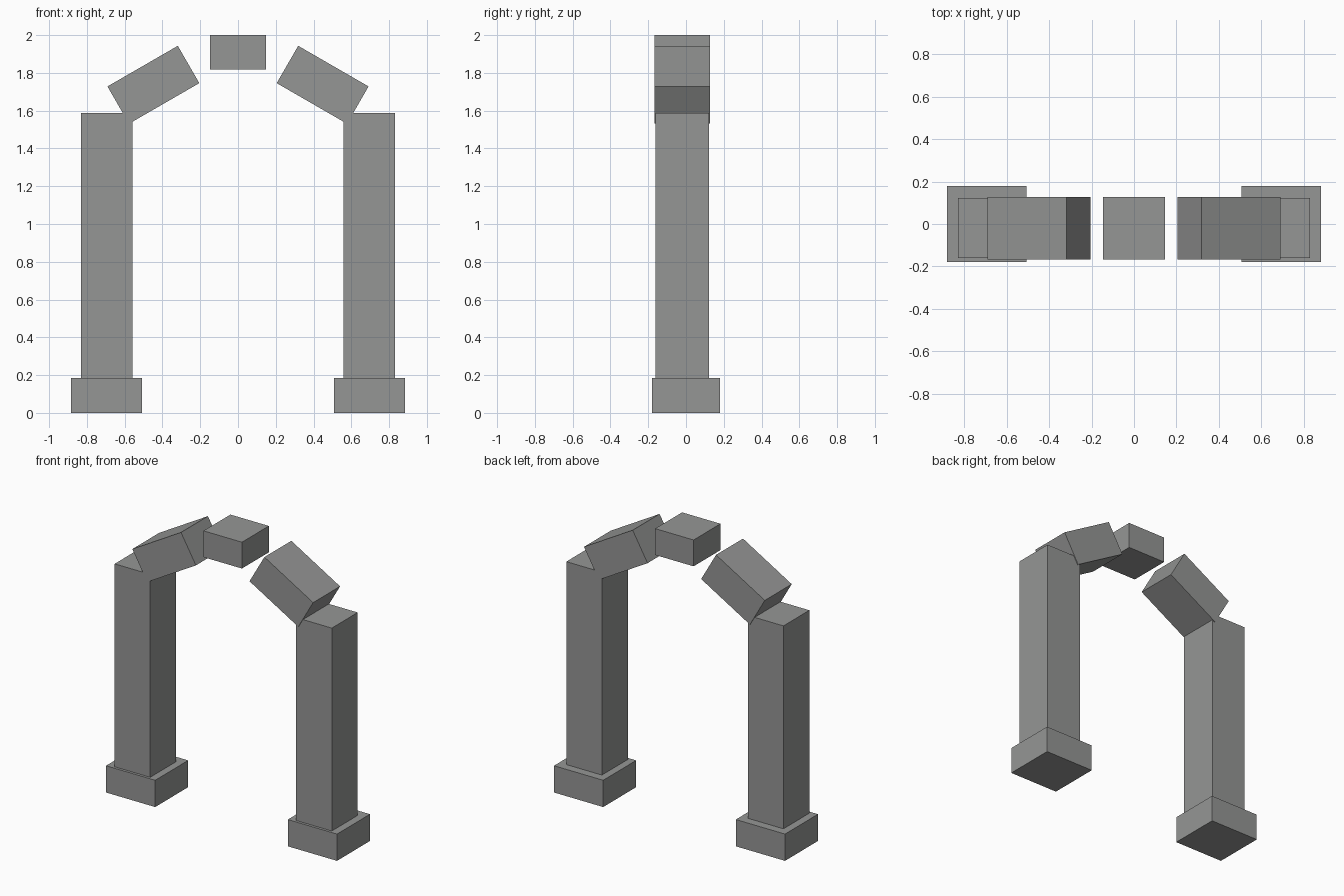
import bpy
import math

if "Cube" in bpy.data.objects:
    bpy.data.objects.remove(bpy.data.objects["Cube"])

# One grey stone colour for the whole arch
stone = bpy.data.materials.new("grey stone")
stone.diffuse_color = (0.30, 0.305, 0.30, 1)
stone.use_nodes = True
stone.node_tree.nodes["Principled BSDF"].inputs["Base Color"].default_value = stone.diffuse_color


def block(name, center, size, tilt=0.0):
    """Flat-sided stone block, tilted about the front-back axis."""
    bpy.ops.mesh.primitive_cube_add(size=1, location=center,
                                    rotation=(0, math.radians(tilt), 0))
    ob = bpy.context.object
    ob.name = name
    ob.scale = size
    ob.data.materials.append(stone)
    return ob


# Mirrored legs: plinth, pillar and slanted arch stone
for side, label in ((-1, "left"), (1, "right")):
    block(label + "_plinth", (side * 0.695, 0, 0.0925), (0.376, 0.36, 0.185))
    block(label + "_pillar", (side * 0.694, -0.02, 0.886), (0.272, 0.283, 1.402))
    block(label + "_arch_stone", (side * 0.448, -0.02, 1.737),
          (0.43, 0.294, 0.228), tilt=side * 30)

# Floating keystone at the crown
block("keystone", (0, -0.02, 1.909), (0.294, 0.294, 0.182))
